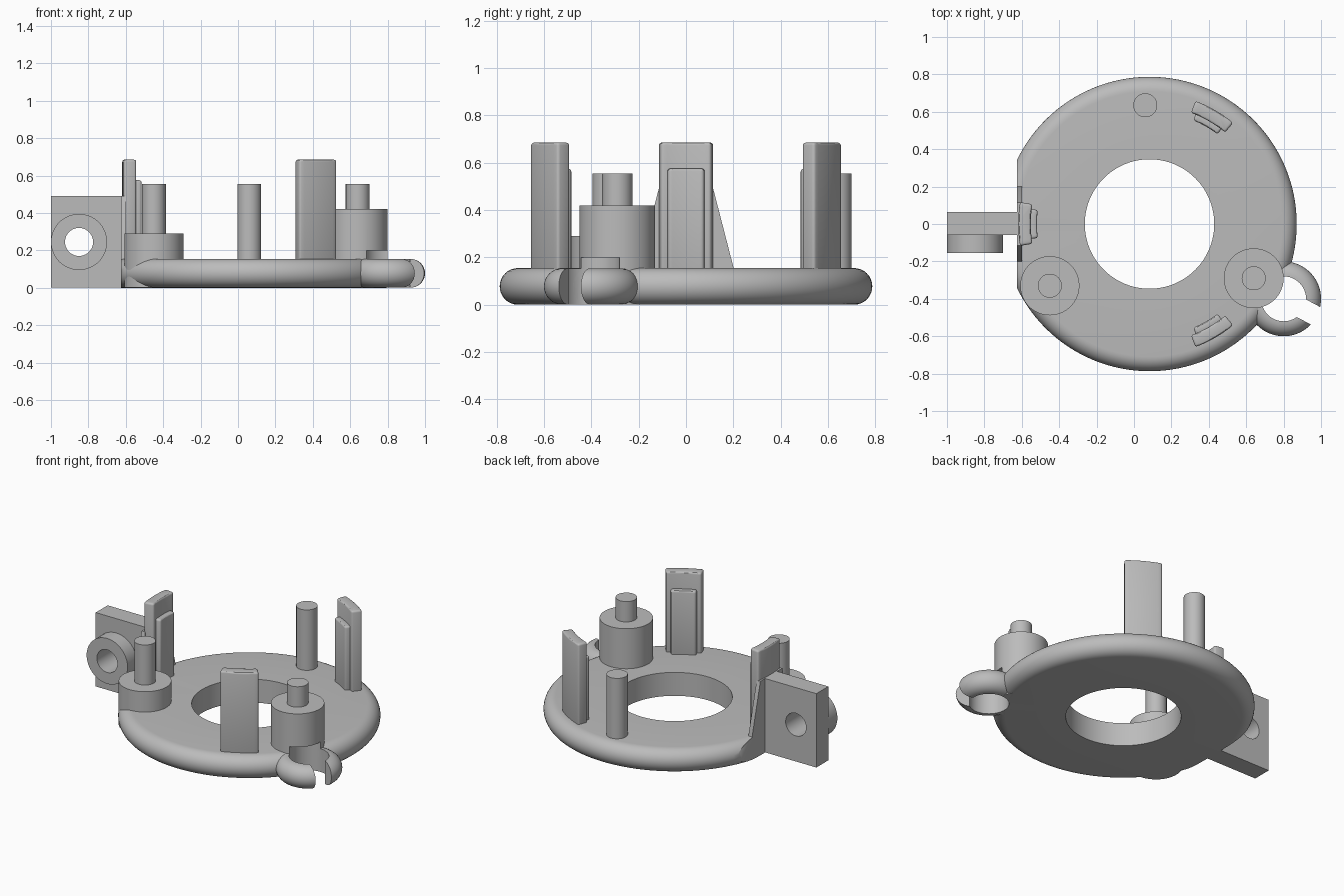
import bpy, bmesh
from math import sin, cos, pi, radians
from mathutils import Matrix, Vector

if "Cube" in bpy.data.objects:
    bpy.data.objects.remove(bpy.data.objects["Cube"], do_unlink=True)

grey = bpy.data.materials.new("plain_grey")
grey.use_nodes = True
COLOUR = (0.5, 0.5, 0.5, 1)
grey.diffuse_color = COLOUR
grey.node_tree.nodes["Principled BSDF"].inputs["Base Color"].default_value = COLOUR

CX = 0.083      # centre of the disc in x
T = 0.155       # thickness of the disc
FLAT = -0.625   # flat side of the disc
HOOK = (0.80, -0.40)


def make(name, bm):
    bmesh.ops.recalc_face_normals(bm, faces=bm.faces)
    mesh = bpy.data.meshes.new(name)
    bm.to_mesh(mesh)
    bm.free()
    mesh.materials.append(grey)
    ob = bpy.data.objects.new(name, mesh)
    bpy.context.collection.objects.link(ob)
    return ob


def activate(ob):
    bpy.ops.object.select_all(action='DESELECT')
    ob.select_set(True)
    bpy.context.view_layer.objects.active = ob


def prism(name, points, direction):
    """Extrude a flat outline along a direction."""
    bm = bmesh.new()
    face = bm.faces.new([bm.verts.new(p) for p in points])
    new = bmesh.ops.extrude_face_region(bm, geom=[face])["geom"]
    verts = [g for g in new if isinstance(g, bmesh.types.BMVert)]
    bmesh.ops.translate(bm, verts=verts, vec=direction)
    return make(name, bm)


def box(name, x0, x1, y0, y1, z0, z1):
    pts = [(x0, y0, z0), (x1, y0, z0), (x1, y1, z0), (x0, y1, z0)]
    return prism(name, pts, (0, 0, z1 - z0))


def cylinder(name, x, y, r, z0, z1, n=64):
    pts = [(x + r * cos(2 * pi * i / n), y + r * sin(2 * pi * i / n), z0) for i in range(n)]
    return prism(name, pts, (0, 0, z1 - z0))


def cross_cylinder(name, x, z, r, y0, y1, n=64):
    pts = [(x + r * cos(2 * pi * i / n), y0, z + r * sin(2 * pi * i / n)) for i in range(n)]
    return prism(name, pts, (0, y1 - y0, 0))


def rounded_ring(name, x, y, r_in, r_out, z0, z1, steps):
    """Ring with a half-round outer edge."""
    h = (z1 - z0) / 2
    profile = [(r_in, z0), (r_in, z1)]
    for i in range(17):
        a = pi / 2 - pi * i / 16
        profile.append((r_out - h + h * cos(a), z0 + h + h * sin(a)))
    bm = bmesh.new()
    rings = []
    for s in range(steps):
        a = 2 * pi * s / steps
        rings.append([bm.verts.new((x + r * cos(a), y + r * sin(a), z)) for r, z in profile])
    for s in range(steps):
        a, b = rings[s], rings[(s + 1) % steps]
        for i in range(len(profile)):
            j = (i + 1) % len(profile)
            bm.faces.new((a[i], b[i], b[j], a[j]))
    return make(name, bm)


def arc_block(name, angle, half, r0, r1, z0, z1, bevel):
    """Curved upright around the disc centre, with softened edges."""
    steps = 8
    turns = [angle - half + 2 * half * i / steps for i in range(steps + 1)]
    pts = [(CX + r1 * cos(a), r1 * sin(a), z0) for a in turns]
    pts += [(CX + r0 * cos(a), r0 * sin(a), z0) for a in reversed(turns)]
    ob = prism(name, pts, (0, 0, z1 - z0))
    mod = ob.modifiers.new("soft_edges", 'BEVEL')
    mod.width, mod.segments = bevel, 3
    mod.limit_method, mod.angle_limit = 'ANGLE', radians(40)
    activate(ob)
    bpy.ops.object.modifier_apply(modifier=mod.name)
    return ob


def cut(ob, cutter):
    mod = ob.modifiers.new("cut", 'BOOLEAN')
    mod.operation, mod.solver, mod.object = 'DIFFERENCE', 'EXACT', cutter
    activate(ob)
    bpy.ops.object.modifier_apply(modifier=mod.name)


parts, cutters = [], []

# Disc with a flat side, and the open clip ring on its rim
disc = rounded_ring("base_disc", CX, 0, 0.346, 0.787, 0, T, 128)
clip = rounded_ring("clip_ring", *HOOK, 0.12, 0.2, 0.001, T - 0.001, 64)
parts += [disc, clip]

side_cutter = box("side_cutter", -1.2, FLAT, -1, 1, -0.2, 0.4)
clip_hole = cylinder("clip_hole_cutter", *HOOK, 0.12, -0.1, 0.2)
slot = box("clip_slot_cutter", 0, 0.4, -0.053, 0.053, -0.1, 0.3)
slot.data.transform(Matrix.Translation(Vector((*HOOK, 0))) @ Matrix.Rotation(radians(-28), 4, 'Z'))
cutters += [side_cutter, clip_hole, slot]
cut(disc, side_cutter)
cut(disc, clip_hole)
cut(clip, slot)

# Two stepped posts and one plain pin
low_boss = cylinder("low_post_base", -0.45, -0.33, 0.158, 0.001, 0.29)
tall_boss = cylinder("tall_post_base", 0.64, -0.29, 0.16, 0.001, 0.42)
cut(tall_boss, clip_hole)
parts += [low_boss, tall_boss,
          cylinder("low_post_pin", -0.45, -0.33, 0.064, 0.25, 0.555),
          cylinder("tall_post_pin", 0.64, -0.29, 0.064, 0.38, 0.555),
          cylinder("back_pin", 0.06, 0.635, 0.064, 0.1, 0.555)]

# Three curved uprights with a shorter inner rib
for label, deg in (("right", 180), ("back_left", 60), ("front_left", -60)):
    a = radians(deg)
    parts.append(arc_block(label + "_upright", a, 0.167, 0.635, 0.702, 0.1, 0.685, 0.012))
    parts.append(arc_block(label + "_rib", a, 0.125, 0.602, 0.645, 0.1, 0.575, 0.012))

# Tapered web behind the right upright
web = [(FLAT, -0.2, 0.12), (FLAT, 0.2, 0.12), (FLAT, 0.2, 0.16),
       (FLAT, 0.115, 0.49), (FLAT, -0.115, 0.49), (FLAT, -0.2, 0.16)]
parts.append(prism("upright_web", web, (0.027, 0, 0)))

# Side bracket with a bored collar
plate = box("bracket_plate", -1, -0.605, -0.06, 0.065, 0.001, 0.49)
collar = cross_cylinder("bracket_collar", -0.85, 0.245, 0.15, -0.155, -0.059)
bore = cross_cylinder("bracket_bore_cutter", -0.85, 0.245, 0.075, -0.3, 0.3)
cut(plate, bore)
cut(collar, bore)
parts += [plate, collar]
cutters.append(bore)

for ob in cutters:
    bpy.data.objects.remove(ob, do_unlink=True)
for ob in parts:
    activate(ob)
    bpy.ops.object.shade_smooth_by_angle(angle=radians(30))
